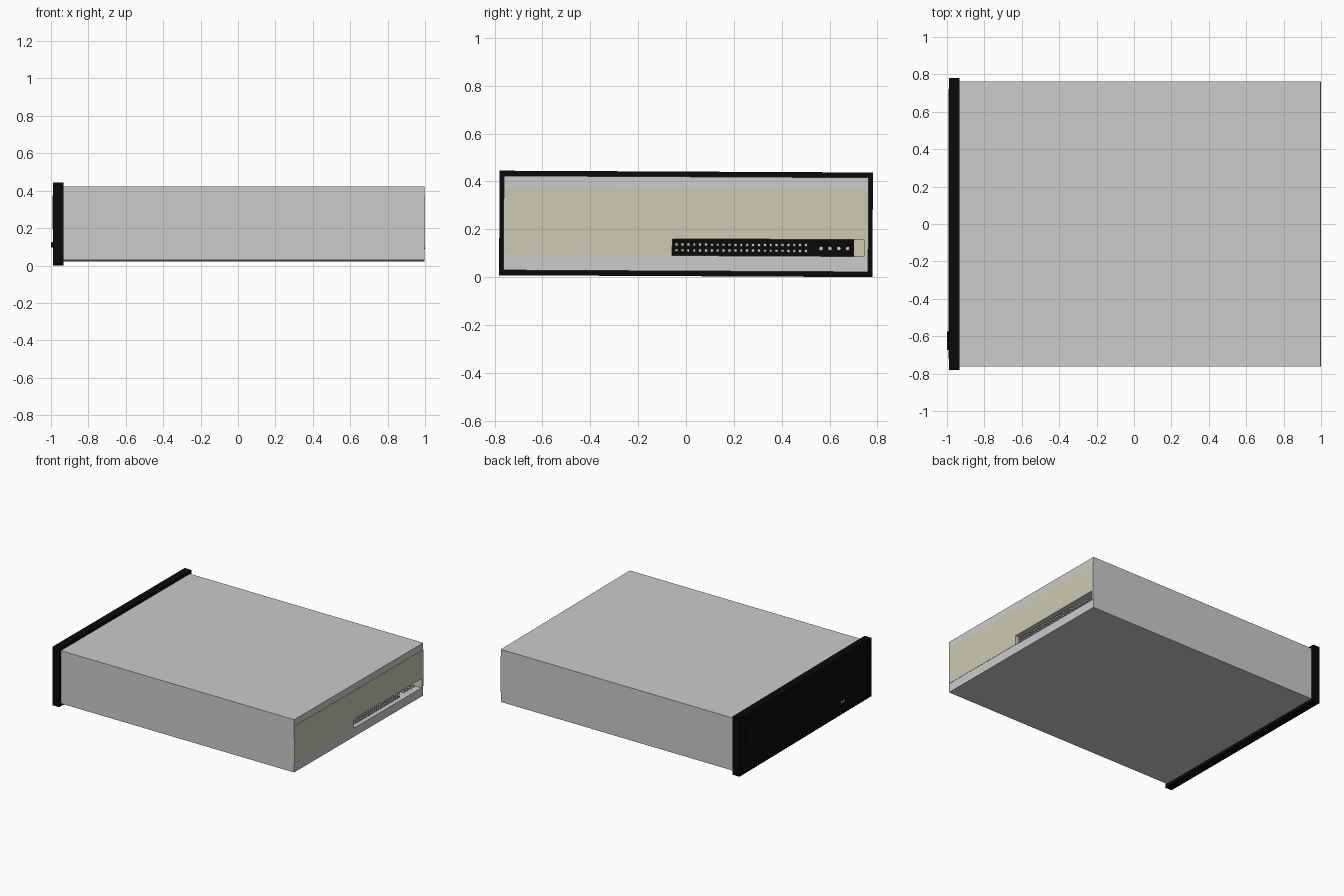
import bpy, bmesh, math
from mathutils import Matrix, Vector

if "Cube" in bpy.data.objects:
    bpy.data.objects.remove(bpy.data.objects["Cube"])

MID_Z = 0.2225
# The whole unit leans very slightly about its long axis
PIVOT = Vector((0, 0, MID_Z))
TILT = (Matrix.Translation(PIVOT) @ Matrix.Rotation(math.radians(-0.28), 4, 'X')
        @ Matrix.Translation(-PIVOT))


def material(name, rgb):
    m = bpy.data.materials.new(name)
    m.diffuse_color = (*rgb, 1)
    m.use_nodes = True
    m.node_tree.nodes["Principled BSDF"].inputs["Base Color"].default_value = m.diffuse_color
    return m


STEEL = material("light grey steel", (0.6, 0.6, 0.6))
CREAM = material("cream", (0.6, 0.59, 0.45))
BLACK = material("black plastic", (0.003, 0.003, 0.003))
PIN = material("pin metal", (0.65, 0.65, 0.65))


def finish(name, bm, mat):
    bm.transform(TILT)
    me = bpy.data.meshes.new(name)
    bm.to_mesh(me)
    bm.free()
    me.materials.append(mat)
    ob = bpy.data.objects.new(name, me)
    bpy.context.collection.objects.link(ob)
    return ob


def add_box(bm, x, y, z):
    size = [b - a for a, b in (x, y, z)]
    mid = [(a + b) / 2 for a, b in (x, y, z)]
    bmesh.ops.create_cube(bm, size=1,
                          matrix=Matrix.Translation(mid) @ Matrix.Diagonal((*size, 1)))


def box(name, x, y, z, mat):
    bm = bmesh.new()
    add_box(bm, x, y, z)
    return finish(name, bm, mat)


# Metal case and the cream panel on its rear end
case = box("case", (-0.94, 0.998), (-0.762, 0.762), (MID_Z - 0.197, MID_Z + 0.197), STEEL)
panel = box("rear_panel", (0.99, 1.0), (-0.761, 0.761), (0.092, 0.37), CREAM)

# Connector recess cut through both
FLOOR, CEIL, BACK = 0.09, 0.16, 0.91
cutter = box("recess_cutter", (BACK, 1.1), (-0.057, 0.745), (FLOOR, CEIL), STEEL)
cutter.hide_render = True
cutter.hide_viewport = True
for ob in (case, panel):
    mod = ob.modifiers.new("recess", 'BOOLEAN')
    mod.operation = 'DIFFERENCE'
    mod.solver = 'EXACT'
    mod.object = cutter

# Back wall of the recess: black socket and a cream end block
box("socket_back", (BACK - 0.002, BACK + 0.004), (-0.057, 0.702), (FLOOR, CEIL), BLACK)
box("socket_end", (BACK - 0.002, BACK + 0.004), (0.702, 0.745), (FLOOR, CEIL), CREAM)

# Two rows of square data pins
bm = bmesh.new()
for i in range(23):
    y = -0.039 + i * 0.541 / 22
    for z in (0.112, 0.136):
        add_box(bm, (BACK, 0.985), (y - 0.006, y + 0.006), (z - 0.006, z + 0.006))
finish("data_pins", bm, PIN)

# Four round power pins
bm = bmesh.new()
for i in range(4):
    bmesh.ops.create_cone(bm, cap_ends=True, segments=10, radius1=0.009, radius2=0.009,
                          depth=0.075,
                          matrix=Matrix.Translation((BACK + 0.037, 0.565 + i * 0.037, 0.123))
                          @ Matrix.Rotation(math.pi / 2, 4, 'Y'))
finish("power_pins", bm, PIN)

# Front bezel, disc tray face, eject button and indicator lights
box("bezel", (-0.988, -0.932), (-0.78, 0.78), (MID_Z - 0.2185, MID_Z + 0.2185), BLACK)
box("tray_face", (-0.991, -0.98), (-0.72, 0.72), (0.2, 0.37), BLACK)
box("eject_button", (-1.0, -0.98), (-0.672, -0.575), (0.093, 0.122), BLACK)
for i, y in enumerate((-0.45, -0.425)):
    box(f"indicator_light_{i + 1}", (-0.99, -0.984), (y - 0.008, y + 0.008),
        (0.09, 0.102), PIN)
